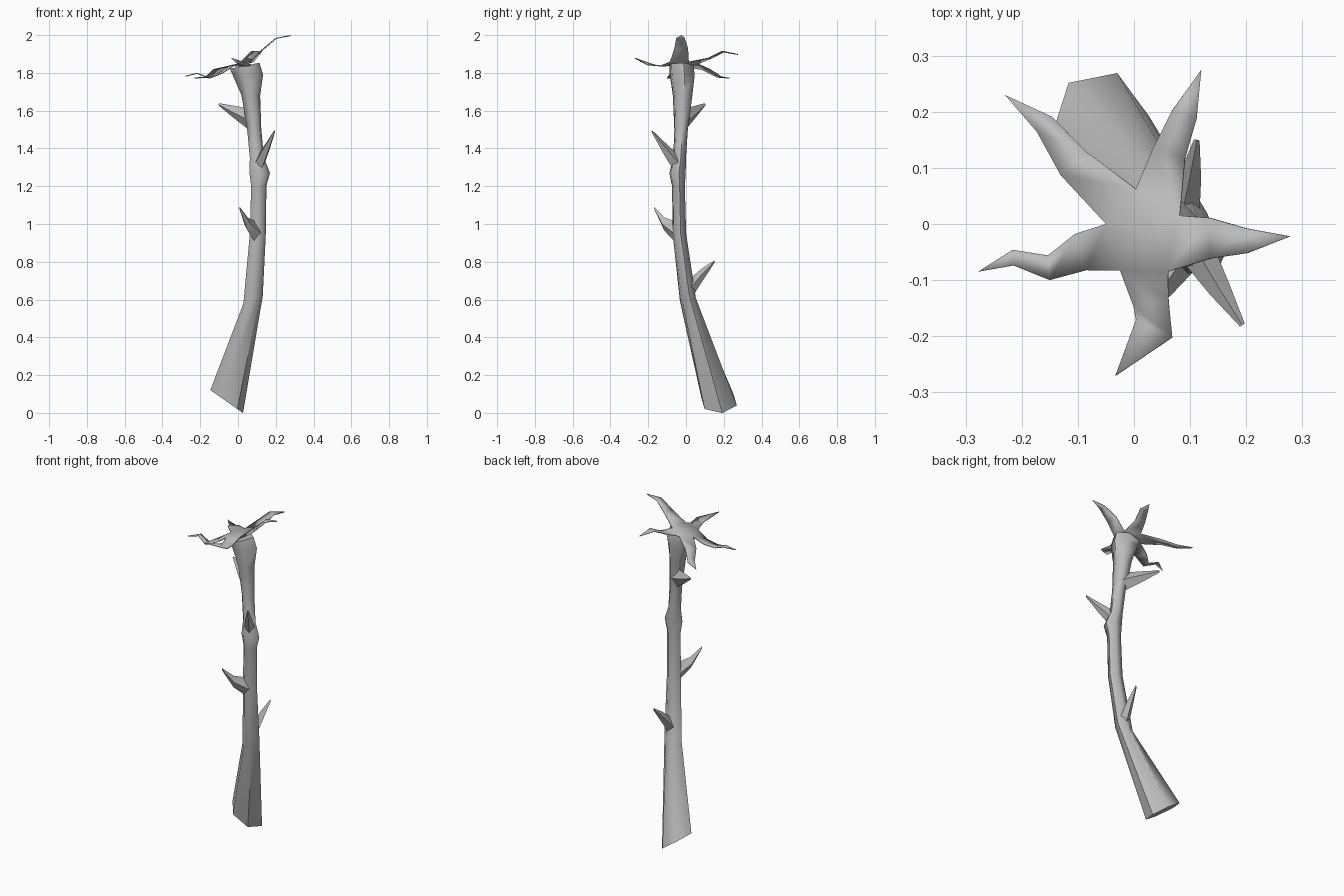
import bpy, bmesh, math
from mathutils import Vector

cube = bpy.data.objects.get("Cube")
if cube:
    bpy.data.objects.remove(cube, do_unlink=True)

grey = bpy.data.materials.new("plain grey")
grey.use_nodes = True
colour = (0.5, 0.5, 0.5, 1)
grey.diffuse_color = colour
grey.node_tree.nodes["Principled BSDF"].inputs["Base Color"].default_value = colour
UP = Vector((0, 0, 1))


def finish(name, bm, angle):
    """Turn a bmesh into a smooth shaded object."""
    bmesh.ops.recalc_face_normals(bm, faces=bm.faces)
    mesh = bpy.data.meshes.new(name)
    bm.to_mesh(mesh)
    bm.free()
    mesh.materials.append(grey)
    obj = bpy.data.objects.new(name, mesh)
    bpy.context.collection.objects.link(obj)
    bpy.ops.object.select_all(action="DESELECT")
    obj.select_set(True)
    bpy.context.view_layer.objects.active = obj
    bpy.ops.object.shade_smooth_by_angle(angle=math.radians(angle))
    return obj


def loft(name, rings, angle):
    """Skin a list of point rings and cap both ends."""
    bm = bmesh.new()
    loops = [[bm.verts.new(p) for p in ring] for ring in rings]
    count = len(loops[0])
    for low, high in zip(loops, loops[1:]):
        for i in range(count):
            j = (i + 1) % count
            bm.faces.new((low[i], low[j], high[j], high[i]))
    bm.faces.new(loops[0])
    bm.faces.new(loops[-1])
    return finish(name, bm, angle)


def ring(centre, a, b, sides, start=0.0):
    return [centre + a * math.cos(t) + b * math.sin(t)
            for t in (start + math.tau * i / sides for i in range(sides))]


# Stem: centre x, y, z, radius in x and y, slope of the ring along x
STEM = [
    (-0.06, 0.175, 0.06, 0.088, 0.1, -0.7),
    (0.08, 0.01, 0.6, 0.052, 0.045, 0.4),
    (0.105, -0.035, 0.95, 0.043, 0.038, 0),
    (0.11, -0.04, 1.2, 0.041, 0.036, 0),
    (0.115, -0.045, 1.27, 0.055, 0.046, 0),
    (0.1, -0.034, 1.35, 0.038, 0.036, 0),
    (0.086, -0.026, 1.5, 0.038, 0.038, 0),
    (0.068, -0.018, 1.68, 0.05, 0.055, 0),
    (0.052, -0.02, 1.79, 0.082, 0.07, 0),
    (0.035, -0.025, 1.838, 0.08, 0.068, 0.2),
]
loft("stem", [ring(Vector((x, y, z)), Vector((rx, 0, rx * slope)),
                   Vector((0, ry, 0)), 6, math.radians(10))
              for x, y, z, rx, ry, slope in STEM], 60)

# Thorns: root inside the stem, bend, tip
THORNS = {
    "upper_thorn": ((0.07, -0.01, 1.55), (-0.015, 0.045, 1.59), (-0.1, 0.1, 1.632)),
    "knot_thorn": ((0.11, -0.045, 1.31), (0.152, -0.115, 1.4), (0.193, -0.18, 1.49)),
    "middle_thorn": ((0.1, -0.045, 0.95), (0.05, -0.115, 1.0), (0.01, -0.167, 1.083)),
    "lower_thorn": ((0.085, 0.015, 0.645), (0.1, 0.085, 0.73), (0.112, 0.15, 0.8)),
}
for name, path in THORNS.items():
    path = [Vector(p) for p in path]
    side = (path[2] - path[0]).cross(UP).normalized()
    loft(name, [ring(p, side * w, UP * h, 4)
                for p, w, h in zip(path, (0.032, 0.02, 0.005), (0.06, 0.035, 0.007))], 40)

# Sepals: a five pointed star, notches between lobes and lobe midlines with half width
NOTCHES = [(0.08, 0.015, 1.86), (0.003, 0.062, 1.85), (-0.05, 0, 1.835),
           (-0.025, -0.083, 1.84), (0.06, -0.085, 1.86)]
LOBES = [
    [(0.135, -0.025, 1.93, 0.036), (0.2, -0.03, 1.985, 0.022), (0.278, -0.022, 2.0, 0)],
    [(0.062, 0.125, 1.88, 0.03), (0.09, 0.195, 1.915, 0.023), (0.12, 0.275, 1.9, 0)],
    [(-0.108, 0.108, 1.82, 0.031), (-0.16, 0.178, 1.78, 0.019), (-0.23, 0.23, 1.775, 0)],
    [(-0.095, -0.05, 1.8, 0.034), (-0.152, -0.078, 1.775, 0.022),
     (-0.215, -0.06, 1.8, 0.014), (-0.278, -0.085, 1.785, 0)],
    [(0.03, -0.14, 1.84, 0.032), (0.036, -0.186, 1.845, 0.036), (-0.033, -0.27, 1.88, 0)],
]
bm = bmesh.new()
notches = [bm.verts.new(p) for p in NOTCHES]
centre = bm.verts.new((0.025, -0.02, 1.85))
for i, lobe in enumerate(LOBES):
    right, left = notches[i - 1], notches[i]
    bm.faces.new((centre, right, left))
    before = (right.co + left.co) / 2
    for k, (*point, width) in enumerate(lobe):
        point = Vector(point)
        if width == 0:
            bm.faces.new((right, bm.verts.new(point), left))
            break
        across = UP.cross(Vector(lobe[k + 1][:3]) - before).normalized() * width
        new_right, new_left = bm.verts.new(point - across), bm.verts.new(point + across)
        bm.faces.new((right, new_right, new_left, left))
        right, left, before = new_right, new_left, point
sepals = finish("sepals", bm, 60)
skin = sepals.modifiers.new("thin skin", "SOLIDIFY")
skin.thickness = 0.005
